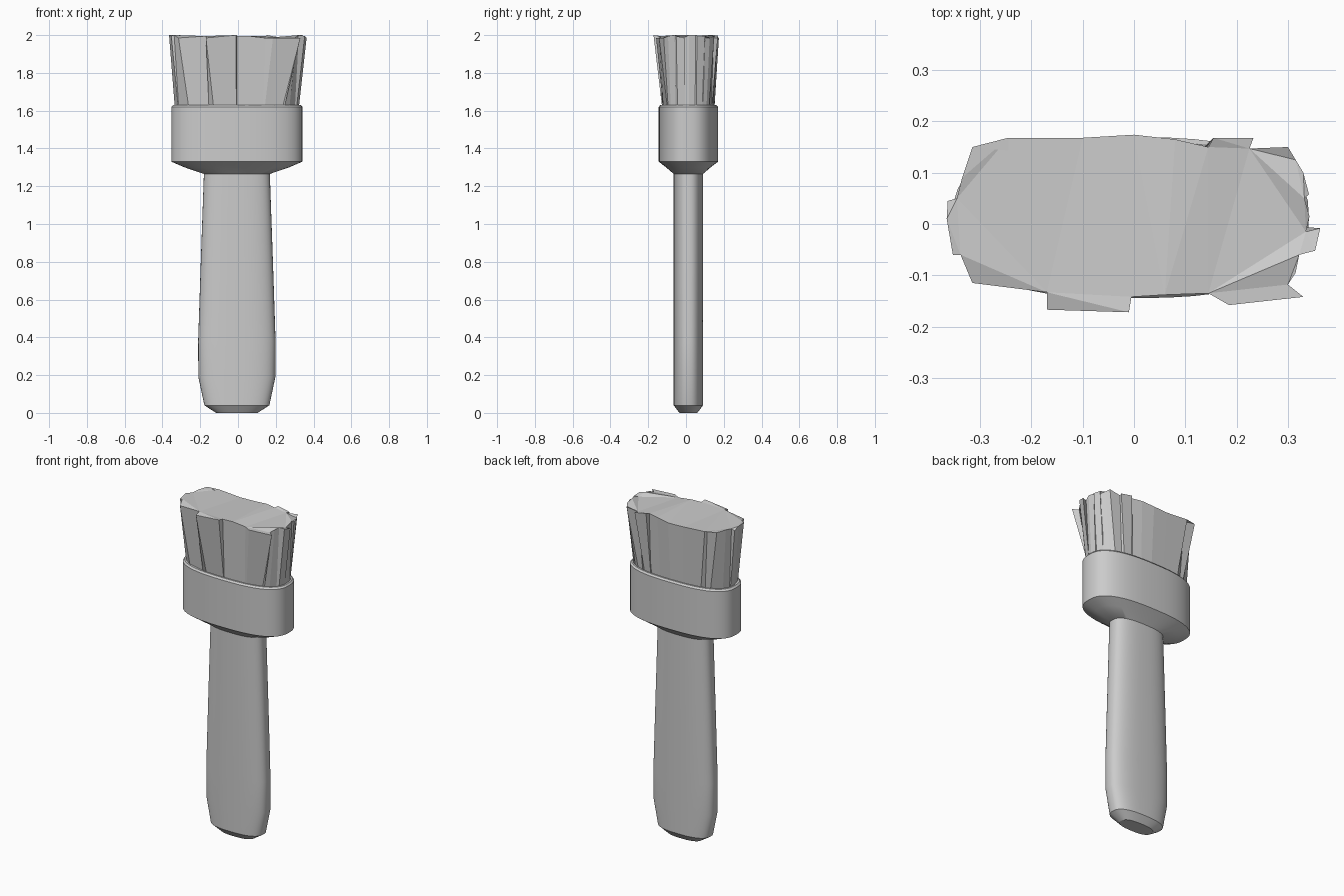
import bpy, bmesh, math, random

if "Cube" in bpy.data.objects:
    bpy.data.objects.remove(bpy.data.objects["Cube"])

random.seed(4)
CX, CY = -0.006, 0.0125      # axis of handle and ferrule
POWER = 2.6                  # roundness of the oval cross-section
SEGMENTS = 48

grey = bpy.data.materials.new("plain grey")
grey.diffuse_color = (0.6, 0.6, 0.6, 1)
grey.use_nodes = True
grey.node_tree.nodes["Principled BSDF"].inputs["Base Color"].default_value = grey.diffuse_color


def oval(theta, a, b):
    c, s = math.cos(theta), math.sin(theta)
    e = 2 / POWER
    return (CX + a * math.copysign(abs(c) ** e, c),
            CY + b * math.copysign(abs(s) ** e, s))


def loft(name, rings, smooth):
    """Skin a stack of equal-length point rings and cap both ends."""
    bm = bmesh.new()
    loops = [[bm.verts.new(p) for p in ring] for ring in rings]
    n = len(loops[0])
    for low, high in zip(loops, loops[1:]):
        for i in range(n):
            j = (i + 1) % n
            bm.faces.new((low[i], low[j], high[j], high[i]))
    caps = [bm.faces.new(loops[0][::-1]), bm.faces.new(loops[-1])]
    bmesh.ops.triangulate(bm, faces=caps)
    bmesh.ops.recalc_face_normals(bm, faces=bm.faces)
    mesh = bpy.data.meshes.new(name)
    bm.to_mesh(mesh)
    bm.free()
    mesh.materials.append(grey)
    obj = bpy.data.objects.new(name, mesh)
    bpy.context.collection.objects.link(obj)
    if smooth:
        bpy.ops.object.select_all(action='DESELECT')
        obj.select_set(True)
        bpy.context.view_layer.objects.active = obj
        bpy.ops.object.shade_smooth_by_angle(angle=math.radians(30))
    return obj


def oval_rings(profile):
    return [[(*oval(2 * math.pi * i / SEGMENTS, a, b), z) for i in range(SEGMENTS)]
            for z, a, b in profile]


# Handle: flat oval grip, tapering upwards, chamfered foot
loft("handle", oval_rings([
    (0.0, 0.11, 0.047), (0.04, 0.172, 0.0775), (0.19, 0.204, 0.0775),
    (0.38, 0.205, 0.0775), (0.80, 0.191, 0.0775), (1.28, 0.174, 0.0775)]), True)

# Ferrule: oval band with a cone below and a thin rim above
loft("ferrule", oval_rings([
    (1.265, 0.174, 0.0775), (1.30, 0.277, 0.118), (1.33, 0.347, 0.157),
    (1.62, 0.347, 0.157), (1.63, 0.338, 0.148)]), True)

# Bristles: stepped tuft outline at the tip, closing to the oval at the ferrule
outline = [
    (-0.315, -0.115), (-0.17, -0.133), (-0.17, -0.167), (-0.01, -0.172),
    (-0.005, -0.142), (0.06, -0.138), (0.145, -0.135), (0.185, -0.158),
    (0.33, -0.142), (0.30, -0.118), (0.315, -0.095), (0.322, -0.06),
    (0.353, -0.052), (0.363, -0.008), (0.335, -0.015), (0.342, 0.015),
    (0.332, 0.05), (0.341, 0.058), (0.33, 0.10), (0.32, 0.092),
    (0.315, 0.125), (0.30, 0.15), (0.225, 0.147), (0.233, 0.168),
    (0.155, 0.168), (0.145, 0.15), (0.08, 0.165), (0.0, 0.174),
    (-0.10, 0.168), (-0.245, 0.168), (-0.245, 0.143), (-0.315, 0.15),
    (-0.335, 0.09), (-0.345, 0.05), (-0.363, 0.045), (-0.365, 0.01),
    (-0.353, -0.06), (-0.338, -0.06)]
A, B = 0.328, 0.138
base, tip = [], []
for x, y in outline:
    dx, dy = x - CX, y - CY
    k = (abs(dx / A) ** POWER + abs(dy / B) ** POWER) ** (-1 / POWER)
    base.append((CX + dx * k, CY + dy * k, 1.61))
    tip.append((x, y, random.choice((1.985, 1.995, 2.0))))
loft("bristles", [base, tip], False)
